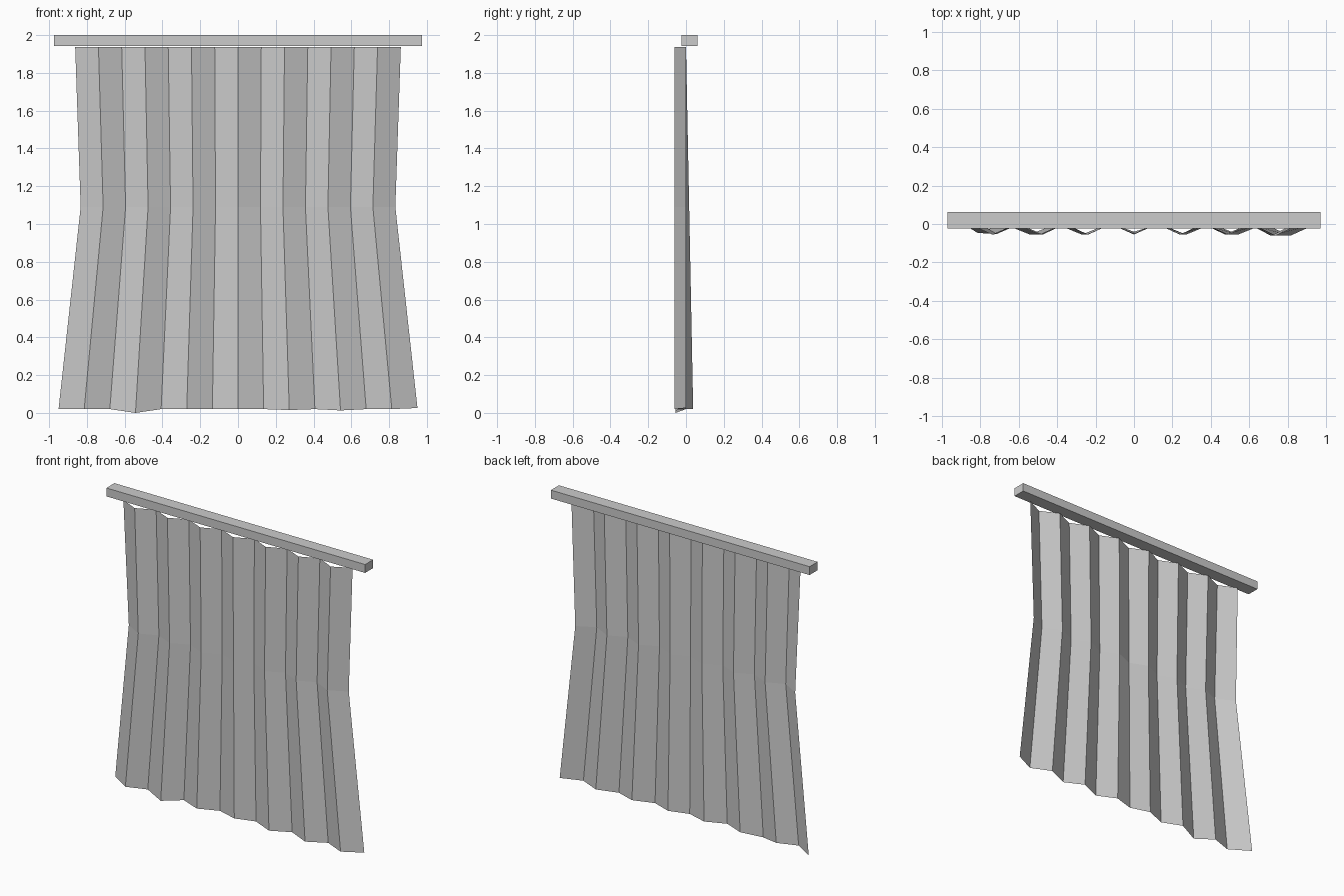
import bpy
import bmesh

cube = bpy.data.objects.get("Cube")
if cube:
    bpy.data.objects.remove(cube, do_unlink=True)

GREY = (0.6, 0.6, 0.6, 1.0)
grey = bpy.data.materials.new("plain grey")
grey.use_nodes = True
grey.diffuse_color = GREY
for node in grey.node_tree.nodes:
    if node.type == 'BSDF_PRINCIPLED':
        node.inputs["Base Color"].default_value = GREY


def add_object(name, bm):
    mesh = bpy.data.meshes.new(name)
    bm.to_mesh(mesh)
    bm.free()
    mesh.materials.append(grey)
    obj = bpy.data.objects.new(name, mesh)
    bpy.context.collection.objects.link(obj)
    return obj


# Curtain rail: a square bar along the top
bm = bmesh.new()
bmesh.ops.create_cube(bm, size=1)
for v in bm.verts:
    v.co = (v.co.x * 1.946, v.co.y * 0.086 + 0.019, v.co.z * 0.057 + 1.9715)
add_object("curtain_rail", bm)

# Curtain: a pleated sheet, gathered at the middle and flared at the hem
FOLDS = 14
ROWS = [(1.938, 0.862), (1.09, 0.833), (0.02, 0.95)]   # height, half width
HEM_SAG = {3: 0.02, 9: 0.005, 11: 0.007, 14: -0.006}   # uneven hem points

bm = bmesh.new()
grid = []
for height, half in ROWS:
    drop = (ROWS[0][0] - height) / (ROWS[0][0] - ROWS[-1][0])
    row = []
    for i in range(FOLDS + 1):
        x = half * (2 * i / FOLDS - 1)
        y = -0.055 if i % 2 else 0.0
        if i == FOLDS - 1:
            y = -0.061
        elif i == 0:
            y += 0.038 * drop       # loose corner swings back
        elif i == 1:
            y += 0.008 * drop
        elif i == FOLDS // 2:
            y += 0.015 * drop       # shallower centre pleat
        z = height - (HEM_SAG.get(i, 0) if height < 0.1 else 0)
        row.append(bm.verts.new((x, y, z)))
    grid.append(row)

for upper, lower in zip(grid, grid[1:]):
    for i in range(FOLDS):
        bm.faces.new((upper[i], lower[i], lower[i + 1], upper[i + 1]))
add_object("pleated_curtain", bm)
